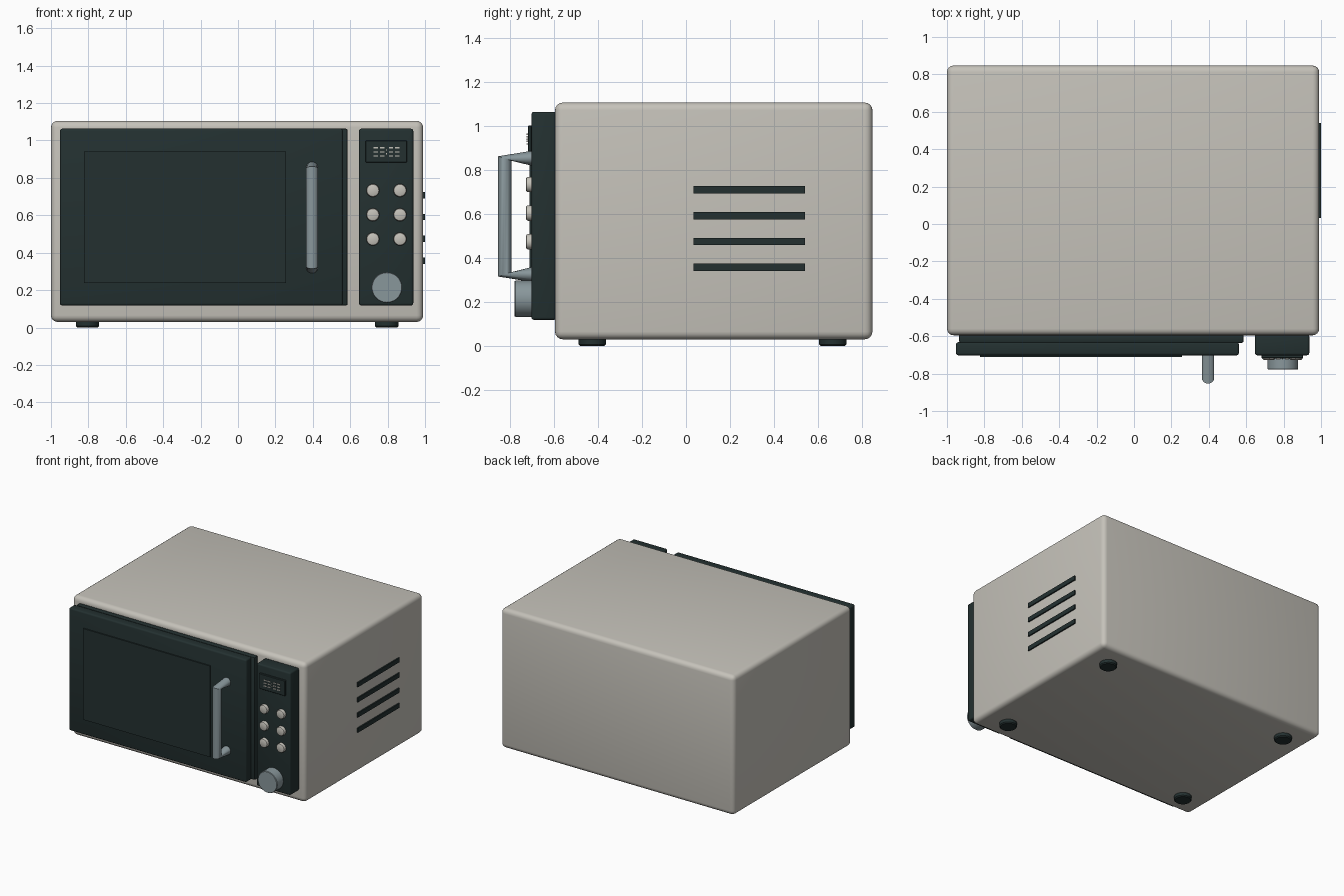
import bpy, bmesh, math
from mathutils import Vector

if "Cube" in bpy.data.objects:
    bpy.data.objects.remove(bpy.data.objects["Cube"])


def material(name, rgb):
    m = bpy.data.materials.new(name)
    m.diffuse_color = (*rgb, 1)
    m.use_nodes = True
    m.node_tree.nodes["Principled BSDF"].inputs["Base Color"].default_value = m.diffuse_color
    return m


CREAM = material("warm_grey_enamel", (0.56, 0.54, 0.49))
DARK = material("dark_green_black", (0.017, 0.030, 0.030))
METAL = material("blue_grey_metal", (0.25, 0.31, 0.33))


def finish(name, bm, mat):
    bmesh.ops.recalc_face_normals(bm, faces=bm.faces[:])
    me = bpy.data.meshes.new(name)
    bm.to_mesh(me)
    bm.free()
    ob = bpy.data.objects.new(name, me)
    bpy.context.collection.objects.link(ob)
    me.materials.append(mat)
    bpy.ops.object.select_all(action='DESELECT')
    bpy.context.view_layer.objects.active = ob
    ob.select_set(True)
    bpy.ops.object.shade_smooth_by_angle(angle=math.radians(35))
    return ob


def box(name, x, y, z, mat, bevel=0.0, segments=3):
    """Box from (min, max) ranges, with rounded edges."""
    bm = bmesh.new()
    bmesh.ops.create_cube(bm, size=1)
    for v in bm.verts:
        v.co = Vector([(a + b) / 2 + c * (b - a) for c, (a, b) in zip(v.co, (x, y, z))])
    if bevel:
        bmesh.ops.bevel(bm, geom=bm.edges[:], offset=bevel, segments=segments,
                        profile=0.5, affect='EDGES')
    return finish(name, bm, mat)


def lathe(name, centre, axis, profile, mat, sides=32):
    """Round part: (radius, distance along axis) rings, closed at both ends."""
    bm = bmesh.new()
    rot = Vector((0, 0, 1)).rotation_difference(Vector(axis))
    rings = []
    for r, h in profile:
        angles = [2 * math.pi * i / sides for i in range(sides)]
        rings.append([bm.verts.new(Vector(centre) + rot @ Vector((r * math.cos(a), r * math.sin(a), h)))
                      for a in angles])
    skin(bm, rings)
    return finish(name, bm, mat)


def skin(bm, rings):
    n = len(rings[0])
    for a, b in zip(rings, rings[1:]):
        for i in range(n):
            bm.faces.new((a[i], a[(i + 1) % n], b[(i + 1) % n], b[i]))
    bm.faces.new(rings[0])
    bm.faces.new(rings[-1])


# Cabinet
box("cabinet", (-1.0, 0.99), (-0.595, 0.847), (0.03, 1.105), CREAM, 0.035, 4)

# Door: hinge-side backing, front slab and window plate
box("door_backing", (-0.935, 0.586), (-0.635, -0.59), (0.118, 1.063), DARK, 0.008, 2)
box("door_front", (-0.952, 0.561), (-0.702, -0.632), (0.118, 1.063), DARK, 0.012, 3)
box("door_window", (-0.824, 0.257), (-0.711, -0.70), (0.238, 0.94), DARK)

# Control panel with display
box("control_panel", (0.647, 0.937), (-0.702, -0.59), (0.118, 1.063), DARK, 0.012, 3)
box("display", (0.682, 0.903), (-0.718, -0.70), (0.882, 1.0), DARK, 0.003, 1)

# Abstract readout: stacked bars and a pair of dots
for i, x in enumerate((0.736, 0.770, 0.818, 0.852)):
    for j, z in enumerate((0.917, 0.939, 0.961)):
        box(f"readout_bar_{i}_{j}", (x - 0.012, x + 0.012), (-0.724, -0.717),
            (z - 0.003, z + 0.003), CREAM)
for j, z in enumerate((0.929, 0.950)):
    box(f"readout_dot_{j}", (0.791, 0.797), (-0.724, -0.717), (z - 0.003, z + 0.003), CREAM)

# Buttons
for i, x in enumerate((0.721, 0.866)):
    for j, z in enumerate((0.733, 0.603, 0.473)):
        lathe(f"button_{i}_{j}", (x, -0.70, z), (0, -1, 0),
              [(0.035, 0), (0.035, 0.018), (0.032, 0.024), (0.026, 0.027)], CREAM, 24)

# Dial
lathe("dial", (0.796, -0.70, 0.214), (0, -1, 0),
      [(0.082, 0), (0.082, 0.075), (0.079, 0.079)], METAL, 40)

# Handle: elliptical rings from the door, round the corners and back
bm = bmesh.new()
mid, rings = 0.588, []
half = [((-0.70, 0.264), (0.0, 0.034)), ((-0.823, 0.263), (-0.030, 0.010))]
path = half + [((y, -z), (dy, -dz)) for (y, z), (dy, dz) in reversed(half)]
for (y, z), (dy, dz) in path:
    ring = []
    for i in range(20):
        a = 2 * math.pi * i / 20
        ring.append(bm.verts.new((0.396 + 0.033 * math.cos(a), y + dy * math.sin(a),
                                  mid + z + dz * math.sin(a))))
    rings.append(ring)
# the lower half is mirrored, so line up its rings with the upper ones
rings[3] = [rings[3][-i % 20] for i in range(20)] if path[3][1][1] > 0 else rings[3]
skin(bm, rings)
finish("door_handle", bm, METAL)

# Side vents on the right
for i, z in enumerate((0.708, 0.591, 0.474, 0.357)):
    box(f"side_vent_{i}", (0.985, 1.0), (0.033, 0.541), (z - 0.017, z + 0.017), DARK)

# Feet
for i, x in enumerate((-0.805, 0.795)):
    for j, y in enumerate((-0.426, 0.667)):
        lathe(f"foot_{i}_{j}", (x, y, 0), (0, 0, 1),
              [(0.055, 0), (0.062, 0.007), (0.062, 0.04)], DARK)
